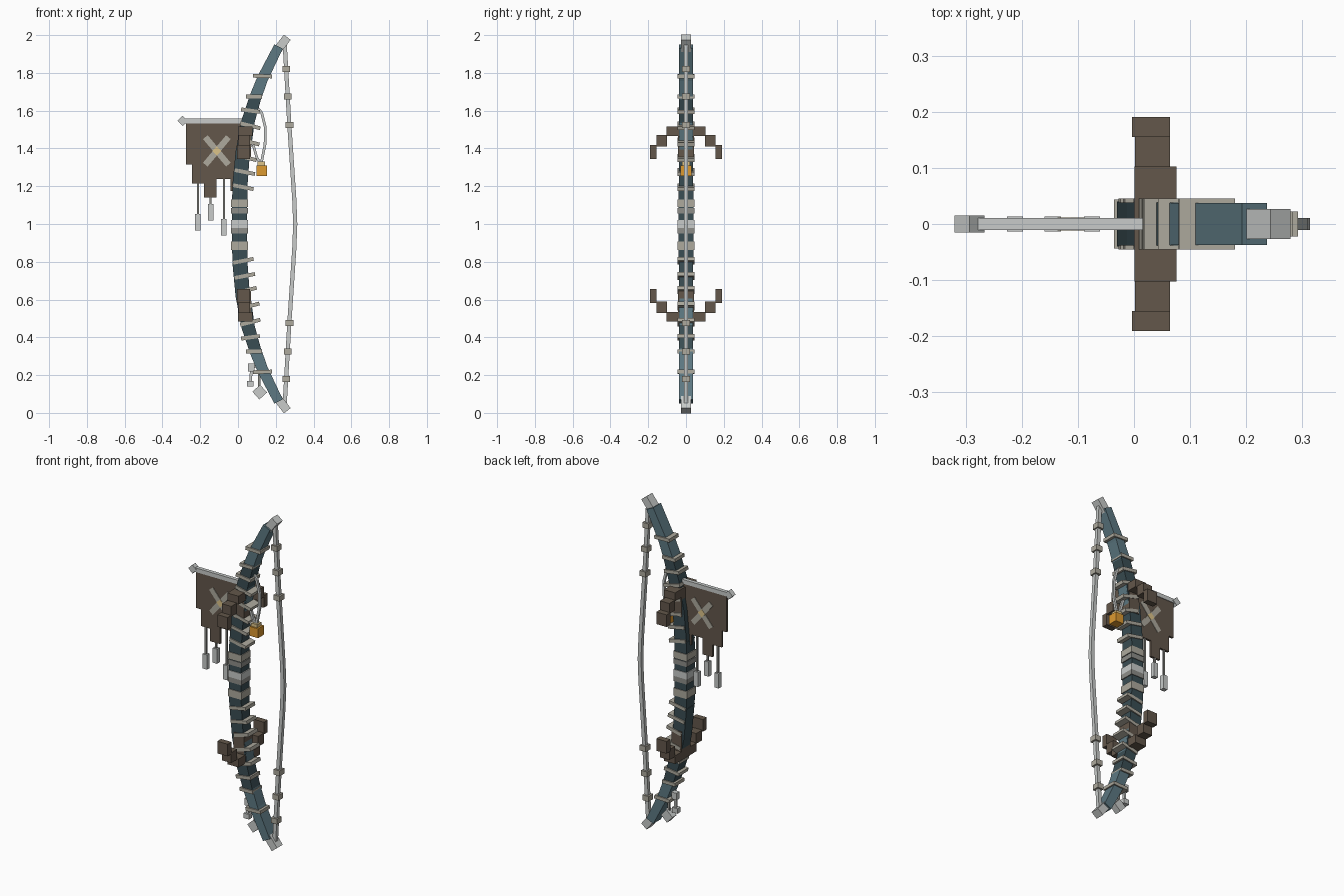
import bpy, bmesh, math
from mathutils import Matrix, Vector

old = bpy.data.objects.get("Cube")
if old:
    bpy.data.objects.remove(old, do_unlink=True)


def material(name, rgb):
    m = bpy.data.materials.new(name)
    m.use_nodes = True
    m.diffuse_color = (*rgb, 1)
    m.node_tree.nodes["Principled BSDF"].inputs["Base Color"].default_value = (*rgb, 1)
    return m


DARK = material("dark teal wood", (.042, .075, .088))
TEAL = material("teal wood", (.11, .19, .225))
BROWN = material("brown leather", (.125, .095, .07))
PALE = material("pale grey", (.58, .6, .59))
BONE = material("bone wrap", (.42, .4, .34))
GREY = material("worn grey wrap", (.27, .27, .25))
GOLD = material("amber", (.72, .32, .03))
CREAM = material("cream", (.72, .55, .25))


def finish(name, bm, mat):
    bmesh.ops.recalc_face_normals(bm, faces=bm.faces)
    me = bpy.data.meshes.new(name)
    bm.to_mesh(me)
    bm.free()
    me.materials.append(mat)
    ob = bpy.data.objects.new(name, me)
    bpy.context.collection.objects.link(ob)
    return ob


def box(name, mat, x, z, sx, sz, sy, tilt=0, y=0):
    """Box centred at x, y, z; a positive tilt lifts its +x end."""
    bm = bmesh.new()
    bmesh.ops.create_cube(bm, size=1, matrix=Matrix.Translation((x, y, z))
                          @ Matrix.Rotation(-math.radians(tilt), 4, 'Y')
                          @ Matrix.Diagonal((sx, sy, sz, 1)))
    return finish(name, bm, mat)


def rod(name, mat, points, widths, depth):
    """Rectangular bar swept along points in the xz plane, mitred at the bends."""
    bm = bmesh.new()
    pts = [Vector((x, 0, z)) for x, z in points]
    rings = []
    for i, p in enumerate(pts):
        d = (pts[min(i + 1, len(pts) - 1)] - pts[max(i - 1, 0)]).normalized()
        n = Vector((d.z, 0, -d.x)) * widths[i] / 2
        side = Vector((0, depth / 2, 0))
        rings.append([bm.verts.new(p + a * n + b * side)
                      for a, b in ((-1, -1), (1, -1), (1, 1), (-1, 1))])
    for a, b in zip(rings, rings[1:]):
        for k in range(4):
            bm.faces.new((a[k], a[(k + 1) % 4], b[(k + 1) % 4], b[k]))
    bm.faces.new(rings[0])
    bm.faces.new(rings[-1])
    return finish(name, bm, mat)


# Limbs, tips, guards and wraps, repeated above and below the grip
rod("grip", DARK, [(.01, .8), (.008, 1), (.01, 1.2)], [.08, .08, .08], .08)
for s, part in ((1, "upper"), (-1, "lower")):
    def up(z):
        return 1 + s * (z - 1)
    rod(part + "_limb", DARK, [(x, up(z)) for x, z in
        ((.01, 1.2), (.025, 1.38), (.055, 1.55), (.095, 1.68))],
        [.08, .076, .07, .062], .076)
    rod(part + "_limb_end", TEAL, [(x, up(z)) for x, z in
        ((.092, 1.67), (.13, 1.77), (.215, 1.94))], [.064, .058, .05], .074)
    rod(part + "_limb_facing", TEAL, [(x, up(z)) for x, z in
        ((.055, 1.38), (.079, 1.55), (.115, 1.68))], [.022, .022, .022], .07)
    box(part + "_tip", PALE, .235, up(1.955), .085, .045, .054, s * 52)
    box(part + "_guard_core", BROWN, .034, up(1.43), .068, .17, .084)
    for side, word in ((1, "left"), (-1, "right")):
        for i, (x, y, z, sx, sy, sz) in enumerate((
                (.038, .07, 1.49, .075, .065, .05),
                (.033, .128, 1.44, .062, .056, .062),
                (.03, .173, 1.381, .068, .036, .073))):
            box(f"{part}_{word}_guard_step_{i + 1}", BROWN,
                x, up(z), sx, sz, sy, y=y * side)
    for i, (x, z, w, tilt) in enumerate((
            (.13, 1.783, .1, -2), (.085, 1.675, .085, 0), (.066, 1.6, .1, -8),
            (.065, 1.52, .11, -14), (.06, 1.435, .11, -15), (.05, 1.35, .1, -14),
            (.036, 1.275, .11, -11), (.028, 1.195, .11, -11))):
        box(f"{part}_binding_{i + 1}", BONE, x, up(z), w, .02, .09, s * tilt)
    for i, z in enumerate((1.82, 1.675, 1.525)):
        box(f"{part}_string_knot_{i + 1}", BONE, .255 + (1.82 - z) * .06, up(z), .04, .032, .044)

# Wraps around the grip
for i, (z, h, mat) in enumerate(((1.11, .04, BONE), (1.07, .03, GREY), (1.0, .04, PALE),
                                 (.965, .03, GREY), (.885, .045, BONE))):
    box(f"grip_wrap_{i + 1}", mat, .009, z, .09, h, .088)

# Bowstring
rod("bowstring", PALE, [(.247, .04), (.256, .2), (.272, .48), (.298, .87), (.303, 1),
                        (.298, 1.13), (.272, 1.52), (.256, 1.8), (.247, 1.96)],
    [.022] * 9, .022)

# Banner with a stepped lower edge
outline = [(-.275, 1.535), (-.275, 1.315), (-.243, 1.315), (-.243, 1.215), (-.18, 1.215),
           (-.18, 1.14), (-.115, 1.14), (-.115, 1.238), (-.04, 1.238), (-.04, 1.175),
           (.01, 1.175), (.03, 1.535)]
bm = bmesh.new()
face = bm.faces.new([bm.verts.new((x, -.007, z)) for x, z in outline])
new = bmesh.ops.extrude_face_region(bm, geom=[face])["geom"]
bmesh.ops.translate(bm, vec=(0, .014, 0), verts=[v for v in new if isinstance(v, bmesh.types.BMVert)])
finish("banner", bm, BROWN)
box("banner_pole", PALE, -.13, 1.545, .3, .025, .022)
box("pole_finial", PALE, -.293, 1.546, .038, .038, .03, 45)
for tilt in (50, -50):
    box("banner_cross_arm", BONE, -.112, 1.387, .19, .032, .02 if tilt > 0 else .021, tilt)
box("banner_cross_centre", CREAM, -.112, 1.387, .034, .034, .024, 45)
for i, (x, top, z) in enumerate(((-.212, 1.22, 1.01), (-.145, 1.15, 1.063), (-.075, 1.24, .982))):
    box(f"tassel_cord_{i + 1}", GREY, x, (top + z) / 2, .011, top - z, .011)
    box(f"tassel_{i + 1}", PALE, x, z, .029, .088, .026)

# Hanging lantern on a looped cord
rod("lantern_cord", PALE, [(.09, 1.63), (.125, 1.59), (.145, 1.51), (.143, 1.42), (.125, 1.33)],
    [.014] * 5, .014)
rod("lantern_inner_cord", PALE, [(.08, 1.42), (.1, 1.35), (.122, 1.32)], [.014] * 3, .014)
box("lantern_cap", CREAM, .122, 1.32, .04, .02, .04)
box("lantern", GOLD, .125, 1.283, .056, .056, .056)

# Charms below the lower limb
rod("charm_cord", PALE, [(.1, .25), (.07, .235), (.067, .15)], [.014] * 3, .014)
box("charm_bead", PALE, .07, .24, .034, .042, .03)
box("charm_small", PALE, .065, .155, .036, .03, .03)
box("charm_diamond_cord", GREY, .112, .17, .012, .1, .012)
box("charm_diamond", PALE, .115, .11, .055, .055, .04, 42)
